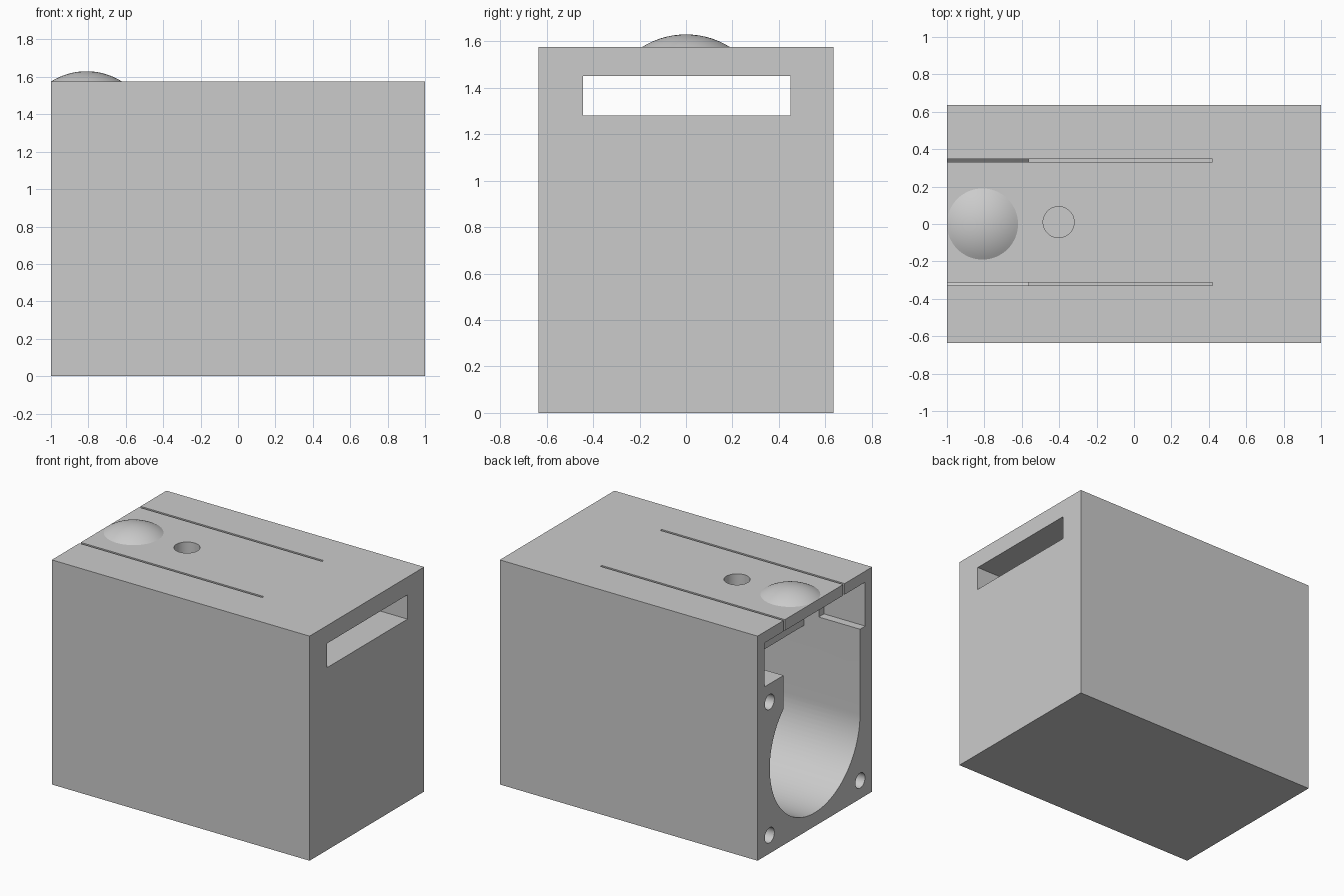
import bpy, bmesh, math
from mathutils import Matrix, Vector

cube = bpy.data.objects.get("Cube")
if cube:
    bpy.data.objects.remove(cube, do_unlink=True)

grey = bpy.data.materials.new("plain_grey")
grey.use_nodes = True
colour = (0.6, 0.6, 0.6, 1)
grey.diffuse_color = colour
grey.node_tree.nodes["Principled BSDF"].inputs["Base Color"].default_value = colour


def make(name, bm):
    bmesh.ops.recalc_face_normals(bm, faces=bm.faces[:])
    mesh = bpy.data.meshes.new(name)
    bm.to_mesh(mesh)
    bm.free()
    mesh.materials.append(grey)
    obj = bpy.data.objects.new(name, mesh)
    bpy.context.collection.objects.link(obj)
    return obj


def box(name, x, y, z):
    bm = bmesh.new()
    size = [b - a for a, b in (x, y, z)]
    mid = [(a + b) / 2 for a, b in (x, y, z)]
    bmesh.ops.create_cube(bm, size=1, matrix=Matrix.Translation(mid) @ Matrix.Diagonal((*size, 1)))
    return make(name, bm)


def cylinder(name, centre, radius, depth, axis="Z"):
    bm = bmesh.new()
    turn = Matrix.Rotation(math.pi / 2, 4, "Y") if axis == "X" else Matrix()
    bmesh.ops.create_cone(bm, cap_ends=True, segments=48, radius1=radius, radius2=radius,
                          depth=depth, matrix=Matrix.Translation(centre) @ turn)
    return make(name, bm)


def bore(name, x0, x1, top):
    # Round channel whose right side runs straight up to a flat top
    r, zc, left = 0.5, 0.595, 0.348
    start = math.acos(left / r)
    pts = [(left, top)]
    for i in range(65):
        a = start - (start + math.pi) * i / 64
        pts.append((r * math.cos(a), zc + r * math.sin(a)))
    pts.append((-r, top))
    bm = bmesh.new()
    face = bm.faces.new([bm.verts.new((x0, y, z)) for y, z in pts])
    new = bmesh.ops.extrude_face_region(bm, geom=[face])["geom"]
    bmesh.ops.translate(bm, vec=Vector((x1 - x0, 0, 0)),
                        verts=[v for v in new if isinstance(v, bmesh.types.BMVert)])
    return make(name, bm)


def cut(target, cutter):
    mod = target.modifiers.new("cut", "BOOLEAN")
    mod.operation = "DIFFERENCE"
    mod.solver = "EXACT"
    mod.object = cutter
    bpy.context.view_layer.objects.active = target
    bpy.ops.object.modifier_apply(modifier=mod.name)
    bpy.data.objects.remove(cutter, do_unlink=True)


# Main block
housing = box("housing", (-1, 1), (-0.635, 0.635), (0, 1.575))

# Bore, tall mouth, cover pocket and the slot through the far end
cut(housing, bore("bore_cutter", -1.1, 0.9, 1.1))
cut(housing, bore("mouth_cutter", -1.2, -0.565, 1.497))
cut(housing, box("pocket_cutter", (-1.3, -0.68), (-0.558, 0.558), (1.19, 1.498)))
cut(housing, box("slot_cutter", (-0.7, 1.1), (-0.443, 0.45), (1.28, 1.45)))

# Slits freeing the spring tab, and the round top hole
for y in (0.34, -0.322):
    cut(housing, box("slit_cutter", (-1.1, 0.42), (y - 0.008, y + 0.008), (1.4, 1.7)))
cut(housing, cylinder("top_hole_cutter", (-0.403, 0.01, 1.5), 0.083, 0.3))

# Screw holes in the open end
for y, z in ((0.502, 1.063), (0.502, 0.128), (-0.502, 0.128)):
    cut(housing, cylinder("screw_hole_cutter", (-1, y, z), 0.053, 0.7, "X"))

# Domed bump on the tab, a shallow slice of a sphere
bm = bmesh.new()
R, rise, rim = 0.356, 0.055, 0.19
rings, sides = 10, 64
profile = [(R * math.sin(t), R * math.cos(t) - R + rise)
           for t in (math.asin(rim / R) * i / rings for i in range(rings + 1))]
verts = [bm.verts.new((r, 0, z)) for r, z in profile]
edges = [bm.edges.new(pair) for pair in zip(verts, verts[1:])]
bmesh.ops.spin(bm, geom=verts + edges, cent=(0, 0, 0), axis=(0, 0, 1),
               angle=math.tau, steps=sides, use_merge=True)
bmesh.ops.remove_doubles(bm, verts=bm.verts[:], dist=0.0005)
bmesh.ops.translate(bm, vec=Vector((-0.81, 0, 1.575)), verts=bm.verts[:])
bump = make("tab_bump", bm)

for obj in (housing, bump):
    bpy.ops.object.select_all(action="DESELECT")
    obj.select_set(True)
    bpy.context.view_layer.objects.active = obj
    bpy.ops.object.shade_smooth_by_angle(angle=math.radians(30))
